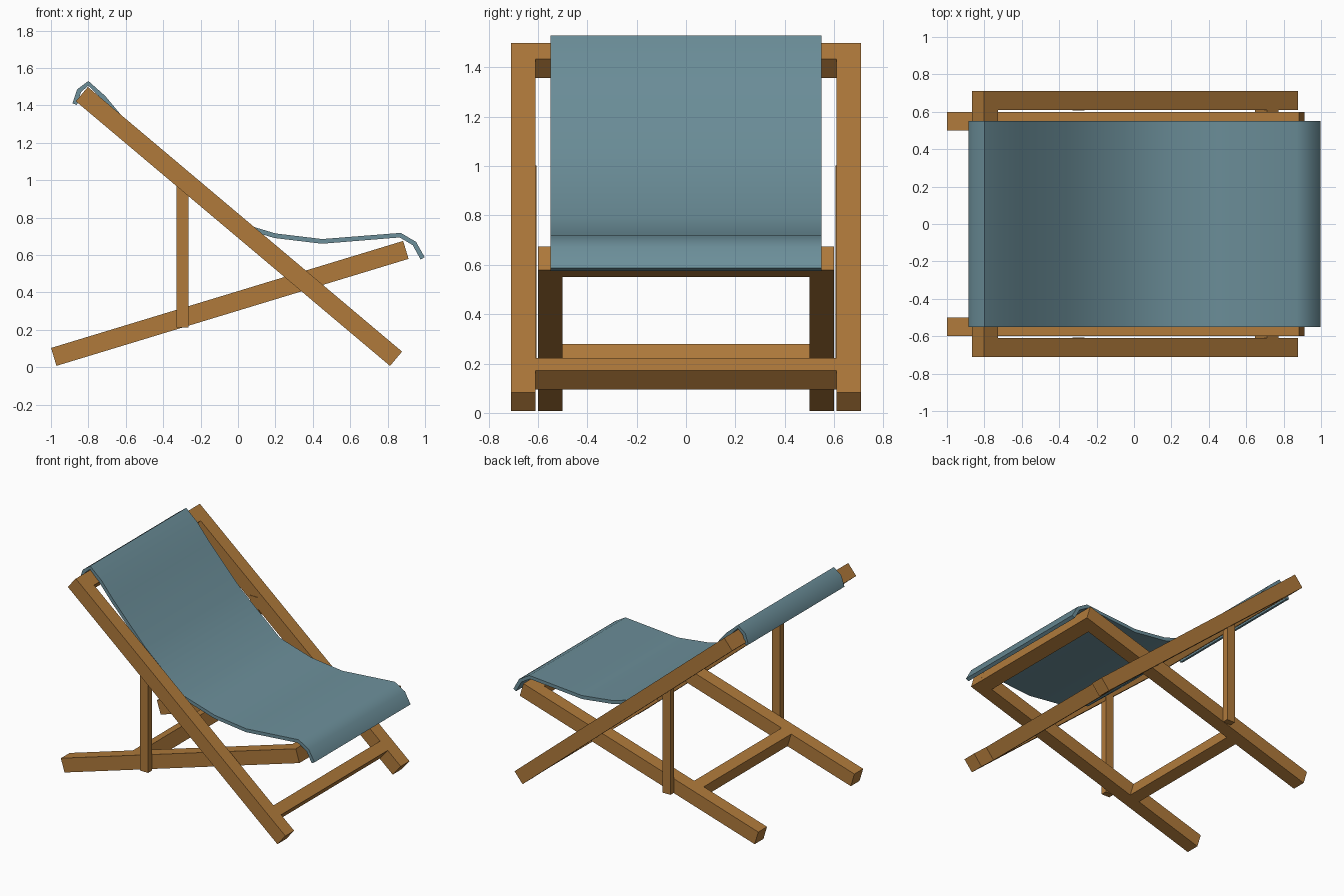
import bpy
import math
from mathutils import Vector

if "Cube" in bpy.data.objects:
    bpy.data.objects.remove(bpy.data.objects["Cube"])


def material(name, rgb):
    m = bpy.data.materials.new(name)
    m.diffuse_color = (*rgb, 1)
    m.use_nodes = True
    m.node_tree.nodes["Principled BSDF"].inputs["Base Color"].default_value = m.diffuse_color
    return m


wood = material("warm wood", (0.434, 0.195, 0.044))
cloth = material("blue grey canvas", (0.150, 0.275, 0.323))


def box(name, centre, size, pitch=0.0):
    """Box turned about the y axis."""
    bpy.ops.mesh.primitive_cube_add(size=1, location=centre, rotation=(0, pitch, 0))
    ob = bpy.context.object
    ob.name = name
    ob.scale = size
    bpy.ops.object.transform_apply(location=False, rotation=False, scale=True)
    ob.data.materials.append(wood)
    return ob


def frame(name, a, b, y, bars):
    """Two side rails from a to b (x, z), joined by cross bars.
    Each bar is (label, distance from a, width along the rail)."""
    a, b = Vector(a), Vector(b)
    d = (b - a).normalized()
    pitch = math.atan2(-d.y, d.x)
    mid = (a + b) / 2
    for side, s in (("left", -1), ("right", 1)):
        box(f"{name}_rail_{side}", (mid.x, s * y, mid.y), ((b - a).length, 0.1, 0.1), pitch)
    for label, dist, width in bars:
        p = a + d * dist
        box(f"{name}_{label}", (p.x, 0, p.y), (width, 2 * y - 0.1, 0.1), pitch)


# Long back frame and shorter seat frame, crossing each other
frame("back_frame", (-0.835, 1.46), (0.845, 0.045), 0.66,
      [("top_bar", 0.05, 0.1), ("foot_bar", 2.02, 0.08)])
frame("seat_frame", (-0.985, 0.055), (0.8975, 0.627), 0.55,
      [("rear_bar", 0.57, 0.08), ("front_bar", 1.917, 0.1)])

# Upright props holding the back frame
for side, s in (("left", -1), ("right", 1)):
    box(f"prop_{side}", (-0.2975, s * 0.628, 0.607), (0.065, 0.044, 0.79))

# Canvas sling: a profile swept across the chair and thickened downward
profile = [(-0.885, 1.41), (-0.86, 1.485), (-0.80, 1.53), (-0.71, 1.45),
           (-0.61, 1.33), (-0.36, 1.06), (-0.05, 0.79), (0.2, 0.715),
           (0.45, 0.685), (0.87, 0.718), (0.952, 0.67), (0.998, 0.588)]
n = len(profile)
verts = [(x, y, z) for y in (-0.55, 0.55) for x, z in profile]
faces = [(i, i + 1, n + i + 1, n + i) for i in range(n - 1)]
mesh = bpy.data.meshes.new("canvas_sling")
mesh.from_pydata(verts, [], faces)
mesh.materials.append(cloth)
sling = bpy.data.objects.new("canvas_sling", mesh)
bpy.context.collection.objects.link(sling)
bpy.ops.object.select_all(action='DESELECT')
sling.select_set(True)
bpy.context.view_layer.objects.active = sling
thick = sling.modifiers.new("thickness", 'SOLIDIFY')
thick.thickness = 0.025
thick.offset = -1
bpy.ops.object.modifier_apply(modifier=thick.name)
bpy.ops.object.shade_smooth_by_angle(angle=math.radians(60))
